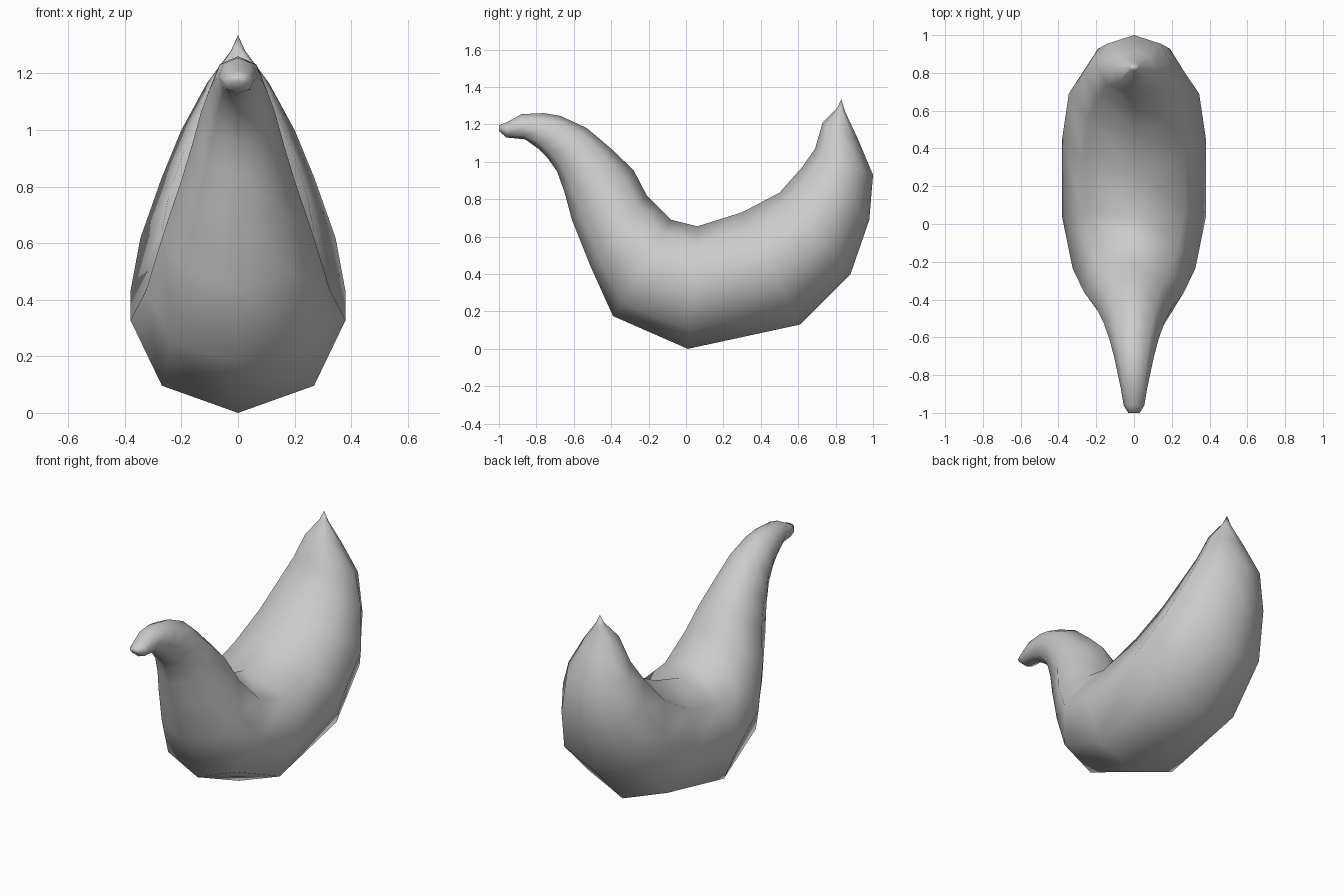
import bpy, bmesh, math

cube = bpy.data.objects.get("Cube")
if cube:
    bpy.data.objects.remove(cube, do_unlink=True)

grey = bpy.data.materials.new("plain grey")
grey.use_nodes = True
GREY = (0.6, 0.6, 0.6, 1)
grey.diffuse_color = GREY
grey.node_tree.nodes["Principled BSDF"].inputs["Base Color"].default_value = GREY

SIDES = 8
# Cross-sections from tail to beak: inner y, z, outer y, z, half width
STATIONS = [
    (0.81, 1.29, 0.85, 1.27, 0.025),
    (0.73, 1.21, 0.92, 1.12, 0.11),
    (0.69, 1.07, 1.00, 0.93, 0.20),
    (0.62, 0.97, 0.98, 0.69, 0.27),
    (0.50, 0.835, 0.88, 0.40, 0.345),
    (0.30, 0.73, 0.61, 0.13, 0.38),
    (0.06, 0.655, 0.01, 0.0, 0.38),
    (-0.08, 0.69, -0.39, 0.175, 0.325),
    (-0.21, 0.82, -0.51, 0.44, 0.265),
    (-0.28, 0.955, -0.61, 0.69, 0.20),
    (-0.40, 1.07, -0.65, 0.84, 0.16),
    (-0.53, 1.18, -0.69, 0.95, 0.13),
    (-0.67, 1.245, -0.74, 1.02, 0.105),
    (-0.76, 1.26, -0.79, 1.07, 0.09),
    (-0.88, 1.255, -0.86, 1.12, 0.07),
    (-0.96, 1.21, -0.96, 1.13, 0.055),
    (-1.00, 1.195, -1.00, 1.165, 0.03),
]


def add_ring(bm, iy, iz, oy, oz, width):
    """Elliptical ring whose first vertex is the inner point."""
    ring = []
    for i in range(SIDES):
        a = math.tau * i / SIDES
        t = (1 - math.cos(a)) / 2
        ring.append(bm.verts.new((width * math.sin(a),
                                  iy + (oy - iy) * t,
                                  iz + (oz - iz) * t)))
    return ring


# Curved body lofted from pointed tail to blunt beak
bm = bmesh.new()
rings = [add_ring(bm, *s) for s in STATIONS]
tip = bm.verts.new((0, 0.83, 1.335))
for i in range(SIDES):
    j = (i + 1) % SIDES
    bm.faces.new((tip, rings[0][i], rings[0][j]))
    for a, b in zip(rings, rings[1:]):
        bm.faces.new((a[i], b[i], b[j], a[j]))
bm.faces.new(rings[-1])
bmesh.ops.recalc_face_normals(bm, faces=bm.faces[:])
for f in bm.faces:
    f.smooth = True

mesh = bpy.data.meshes.new("bird_body")
bm.to_mesh(mesh)
bm.free()
mesh.materials.append(grey)
body = bpy.data.objects.new("bird_body", mesh)
bpy.context.collection.objects.link(body)
